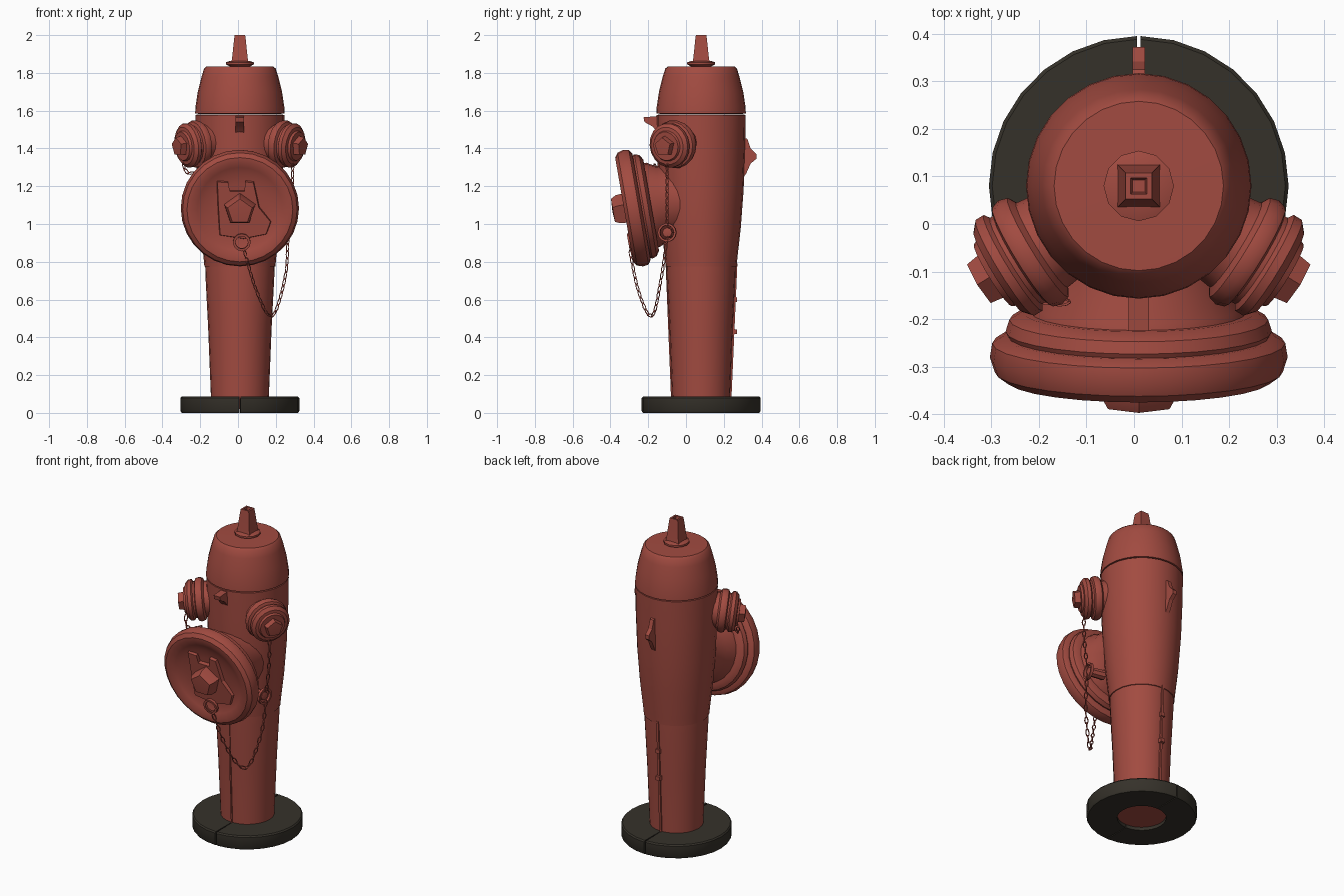
import bpy, bmesh, math
from mathutils import Matrix, Vector

cube = bpy.data.objects.get("Cube")
if cube:
    bpy.data.objects.remove(cube, do_unlink=True)


def material(name, rgb):
    m = bpy.data.materials.new(name)
    m.use_nodes = True
    m.diffuse_color = (*rgb, 1)
    m.node_tree.nodes["Principled BSDF"].inputs["Base Color"].default_value = (*rgb, 1)
    return m


RED = material("worn red paint", (0.36, 0.07, 0.052))
DARK = material("dark base stone", (0.036, 0.031, 0.023))
CX, CY = 0.01, 0.08
Z = Vector((0, 0, 1))


def frame(origin, axis):
    """Matrix whose local z follows axis and local y points up."""
    z = Vector(axis).normalized()
    up = Vector((0, 1, 0)) if abs(z.z) > 0.9 else Z
    x = up.cross(z).normalized()
    m = Matrix((x, z.cross(x), z)).transposed().to_4x4()
    m.translation = origin
    return m


def finish(name, bm, mat, matrix=Matrix(), angle=35):
    bmesh.ops.recalc_face_normals(bm, faces=bm.faces)
    bm.transform(matrix)
    mesh = bpy.data.meshes.new(name)
    bm.to_mesh(mesh)
    bm.free()
    mesh.materials.append(mat)
    ob = bpy.data.objects.new(name, mesh)
    bpy.context.collection.objects.link(ob)
    bpy.ops.object.select_all(action="DESELECT")
    ob.select_set(True)
    bpy.context.view_layer.objects.active = ob
    bpy.ops.object.shade_smooth_by_angle(angle=math.radians(angle))
    return ob


def lathe(name, profile, matrix, seg=24, mat=RED, phase=0, sweep=math.tau, closed=False):
    """Turn a (radius, height) profile around local z."""
    bm = bmesh.new()
    vs = [bm.verts.new((r * math.cos(phase), r * math.sin(phase), t)) for r, t in profile]
    edges = [bm.edges.new(p) for p in zip(vs, vs[1:])]
    if closed:
        edges.append(bm.edges.new((vs[-1], vs[0])))
    bmesh.ops.spin(bm, geom=vs + edges, cent=(0, 0, 0), axis=(0, 0, 1), angle=sweep, steps=seg)
    bmesh.ops.remove_doubles(bm, verts=bm.verts, dist=0.0002)
    if closed:
        bmesh.ops.holes_fill(bm, edges=bm.edges, sides=len(profile))
    return finish(name, bm, mat, matrix)


def prism(name, pts, low, high, matrix, taper=1.0):
    """Extrude a local xy outline along local z."""
    bm = bmesh.new()
    bottom = [bm.verts.new((x, y, low)) for x, y in pts]
    top = [bm.verts.new((x * taper, y * taper, high)) for x, y in pts]
    bm.faces.new(bottom)
    bm.faces.new(top)
    n = len(pts)
    for i in range(n):
        j = (i + 1) % n
        bm.faces.new((bottom[i], bottom[j], top[j], top[i]))
    return finish(name, bm, RED, matrix, 25)


upright = Matrix.Translation((CX, CY, 0))

# Base ring, split front and back
for side, start in (("left", -math.pi / 2), ("right", math.pi / 2)):
    lathe(f"base_{side}", [(0.14, 0), (0.308, 0), (0.315, 0.01), (0.315, 0.078), (0.308, 0.086), (0.14, 0.086)],
          upright, 14, DARK, start + 0.012, math.pi - 0.024, True)

# Barrel, upper body and bonnet
lathe("lower_barrel", [(0, 0.02), (0.152, 0.02), (0.154, 0.1), (0.168, 0.45), (0.182, 0.72), (0.184, 0.79)], upright)
lathe("upper_body", [(0.17, 0.77), (0.188, 0.775), (0.192, 0.82), (0.21, 0.98), (0.225, 1.18),
                     (0.233, 1.4), (0.236, 1.578), (0.2, 1.58)], upright)
lathe("bonnet", [(0.2, 1.582), (0.237, 1.585), (0.235, 1.62), (0.223, 1.7), (0.203, 1.78),
                 (0.19, 1.822), (0.178, 1.833), (0, 1.836)], upright, 28)

# Operating nut on its washer
lathe("top_washer", [(0, 1.83), (0.055, 1.835), (0.074, 1.845), (0.074, 1.856), (0.05, 1.864), (0, 1.864)], upright, 12)
lathe("operating_nut", [(0.064, 1.855), (0.058, 1.88), (0.044, 1.975), (0.039, 2.0), (0.024, 2.0),
                        (0.018, 1.965), (0, 1.965)], upright, 4, phase=math.pi / 4)

# Large front outlet: neck, flange and dished cap
outlet = frame((CX, -0.285, 1.083), (0, -0.985, -0.17))
lathe("front_neck", [(0.19, -0.26), (0.2, -0.16), (0.225, -0.115), (0.23, -0.08)], outlet)
lathe("front_flange", [(0.2, -0.1), (0.245, -0.102), (0.272, -0.085), (0.28, -0.06), (0.27, -0.04), (0.2, -0.04)],
      outlet, 28)
lathe("front_cap", [(0.22, -0.052), (0.285, -0.05), (0.308, -0.035), (0.313, -0.005), (0.303, 0.026),
                    (0.28, 0.043), (0.255, 0.043), (0.225, 0.03), (0.19, 0.018), (0.13, 0.01), (0, 0.01)],
      outlet, 28)
prism("cap_boss", [(-0.125, 0.155), (-0.065, 0.15), (-0.055, 0.1), (0.025, 0.1), (0.03, 0.155), (0.075, 0.15),
                   (0.105, 0.01), (0.17, -0.07), (0.145, -0.14), (0.02, -0.165), (-0.11, -0.145), (-0.12, 0.03)],
      0, 0.032, outlet, 0.95)
lathe("cap_nut", [(0.088, 0.02), (0.083, 0.075), (0.068, 0.102), (0, 0.106)], outlet, 5, phase=math.pi / 2)
ring_hook = lathe("cap_eyelet", [(0.033, -0.008), (0.047, -0.008), (0.047, 0.008), (0.033, 0.008)],
                  outlet @ Matrix.Translation((0.01, -0.175, 0.043)), 12, closed=False)

# Side outlets, mirrored, with five-sided nuts
for side, s in (("left", 1), ("right", -1)):
    nozzle = frame((CX, CY, 1.455), (s * 0.85, -0.52, -0.12))
    lathe(f"{side}_outlet", [(0.11, 0.14), (0.1, 0.21), (0.104, 0.24), (0.122, 0.25), (0.128, 0.27), (0.122, 0.288),
                             (0.106, 0.294), (0.106, 0.304), (0.118, 0.312), (0.118, 0.332), (0.1, 0.348),
                             (0.082, 0.35), (0.076, 0.362), (0, 0.362)], nozzle, 18)
    lathe(f"{side}_outlet_nut", [(0.056, 0.355), (0.05, 0.395), (0, 0.398)], nozzle, 5, phase=math.pi / 2)

# Lugs and seam ribs, outlined in the y-z plane
side_plane = frame((CX, CY, 0), (1, 0, 0))
prism("front_lug", [(-0.22, 1.47), (-0.255, 1.515), (-0.3, 1.54), (-0.305, 1.565), (-0.22, 1.572)],
      -0.022, 0.022, side_plane)
prism("back_lug", [(0.22, 1.24), (0.24, 1.27), (0.262, 1.32), (0.292, 1.345), (0.292, 1.37), (0.262, 1.4),
                   (0.245, 1.45), (0.22, 1.46)], -0.013, 0.013, side_plane)
prism("back_seam", [(0.14, 0.086), (0.161, 0.086), (0.192, 0.79), (0.16, 0.79)], -0.007, 0.007, side_plane)
prism("front_seam", [(-0.14, 0.02), (-0.157, 0.02), (-0.188, 0.79), (-0.16, 0.79)], -0.004, 0.004, side_plane)
for z in (0.43, 0.6):
    prism("seam_stud", [(0.15, z - 0.015), (0.19, z - 0.012), (0.19, z + 0.012), (0.15, z + 0.015)],
          -0.014, 0.014, side_plane)


def chain(name, points, pitch=0.034):
    """String alternating oval links along a smooth path."""
    pts = [Vector(p) for p in points]
    pts = [2 * pts[0] - pts[1]] + pts + [2 * pts[-1] - pts[-2]]
    path = []
    for a, b, c, d in zip(pts, pts[1:], pts[2:], pts[3:]):
        for k in range(40):
            t = k / 40
            path.append(0.5 * (2 * b + (c - a) * t + (2 * a - 5 * b + 4 * c - d) * t * t
                               + (3 * b - a - 3 * c + d) * t ** 3))
    bm = bmesh.new()
    last, count = path[0], 0
    for p in path[1:]:
        if (p - last).length < pitch:
            continue
        d = (p - last).normalized()
        turn = Matrix.Rotation(count % 2 * math.pi / 2, 3, d)
        across = turn @ d.orthogonal().normalized()
        normal = d.cross(across)
        mid = (p + last) / 2
        rings = []
        for i in range(8):
            a = i * math.tau / 8
            out = d * math.cos(a) + across * math.sin(a)
            c = mid + d * math.cos(a) * 0.022 + across * math.sin(a) * 0.009
            rings.append([bm.verts.new(c + 0.0035 * v) for v in (out, normal, -out, -normal)])
        for i in range(8):
            for j in range(4):
                r, q, n = rings[i], rings[(i + 1) % 8], (j + 1) % 4
                bm.faces.new((r[j], q[j], q[n], r[n]))
        last, count = p, count + 1
    return finish(name, bm, RED, angle=60)


# Retaining chains and the ring that gathers them
chain("left_chain", [(0.29, -0.1, 1.32), (0.285, -0.1, 1.15), (0.265, -0.1, 0.97)])
chain("front_chain", [(0.265, -0.1, 0.93), (0.25, -0.13, 0.72), (0.18, -0.18, 0.51),
                      (0.1, -0.25, 0.64), (0.03, -0.3, 0.87)])
chain("right_chain", [(-0.29, -0.1, 1.32), (-0.27, -0.13, 1.27), (-0.2, -0.16, 1.28), (-0.13, -0.165, 1.32)])
gather = frame((0.255, -0.1, 0.955), (1, -0.2, 0))
lathe("chain_ring", [(0.038, -0.008), (0.05, -0.008), (0.05, 0.008), (0.038, 0.008), (0.038, -0.008)], gather, 14)
lathe("chain_anchor", [(0, -0.1), (0.03, -0.1), (0.026, 0), (0, 0.006)], gather, 8)
